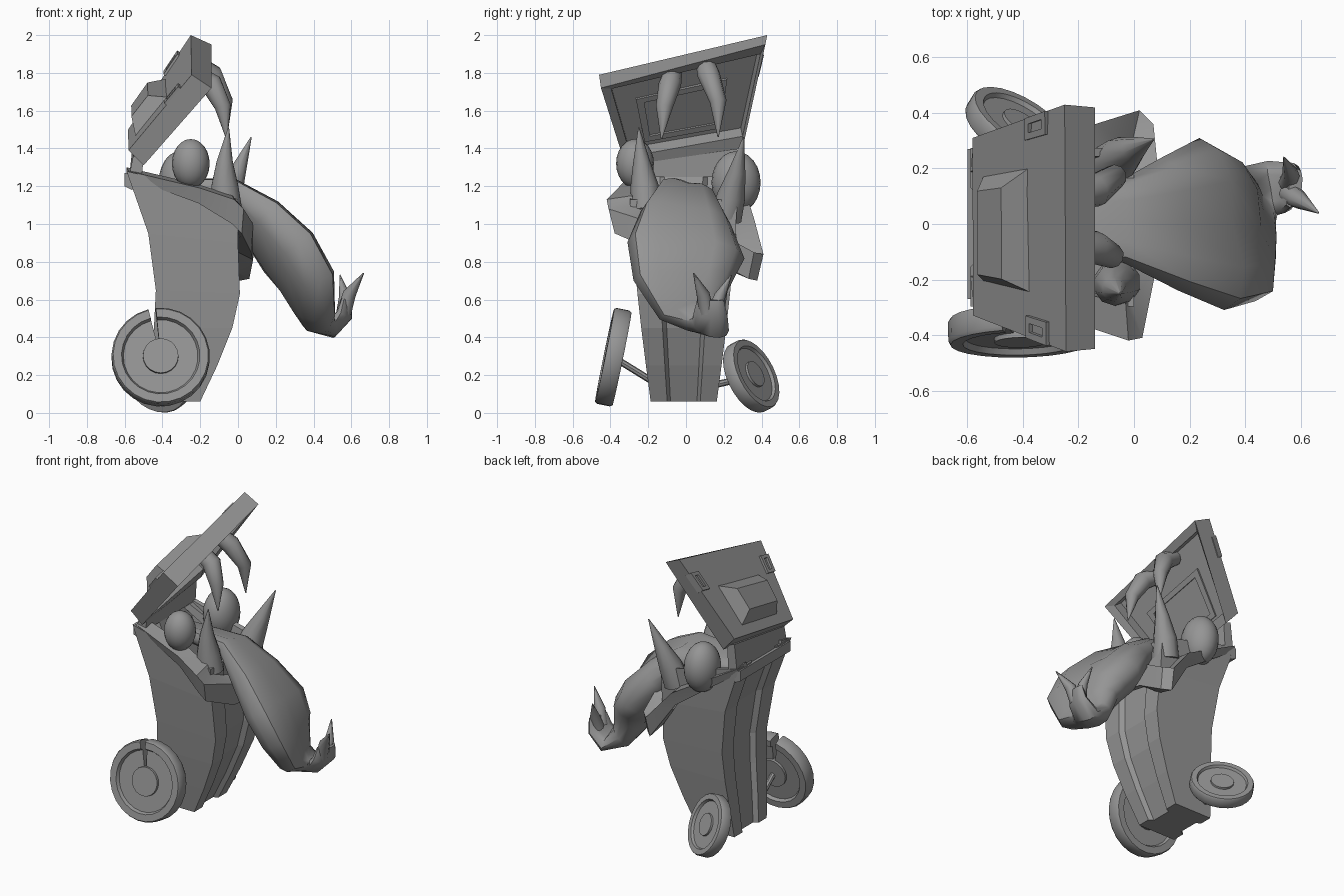
import bpy, bmesh, math
from mathutils import Vector, Matrix

if "Cube" in bpy.data.objects:
    bpy.data.objects.remove(bpy.data.objects["Cube"])

grey = bpy.data.materials.new("plain grey")
grey.use_nodes = True
COLOUR = (0.3, 0.3, 0.3, 1)
grey.diffuse_color = COLOUR
grey.node_tree.nodes["Principled BSDF"].inputs["Base Color"].default_value = COLOUR


def finish(name, bm, smooth=None):
    bmesh.ops.recalc_face_normals(bm, faces=bm.faces[:])
    mesh = bpy.data.meshes.new(name)
    bm.to_mesh(mesh)
    bm.free()
    mesh.materials.append(grey)
    ob = bpy.data.objects.new(name, mesh)
    bpy.context.collection.objects.link(ob)
    if smooth:
        bpy.ops.object.select_all(action="DESELECT")
        bpy.context.view_layer.objects.active = ob
        ob.select_set(True)
        bpy.ops.object.shade_smooth_by_angle(angle=math.radians(smooth))
    return ob


def loft(rings, closed=False):
    """Bridge equal rings of points, capping the ends unless closed."""
    bm = bmesh.new()
    vs = [[bm.verts.new(p) for p in ring] for ring in rings]
    pairs = list(zip(vs, vs[1:])) + ([(vs[-1], vs[0])] if closed else [])
    n = len(vs[0])
    for a, b in pairs:
        for i in range(n):
            j = (i + 1) % n
            bm.faces.new((a[i], a[j], b[j], b[i]))
    if not closed:
        bm.faces.new(vs[0])
        bm.faces.new(vs[-1])
    return bm


def tube(name, path, sides=10, groove=1.0, roll=0.0):
    """Tapered tube through (x, y, z, half width, half thickness)."""
    pts = [Vector(p[:3]) for p in path]
    rings = []
    for k, p in enumerate(path):
        t = (pts[min(k + 1, len(pts) - 1)] - pts[max(k - 1, 0)]).normalized()
        side = Vector((0, 1, 0))
        side = (side - t * side.dot(t)).normalized()
        up = t.cross(side)
        ring = []
        for i in range(sides):
            a = math.tau * i / sides
            c, s = math.cos(a), math.sin(a)
            if s > 0:
                s *= 1 - (1 - groove) * (1 - abs(c))
            ring.append(pts[k] + side * c * p[3] + up * (s * p[-1] - c * roll * p[3]))
        rings.append(ring)
    return finish(name, loft(rings), 50)


def ball(name, loc, size):
    bm = bmesh.new()
    bmesh.ops.create_uvsphere(bm, u_segments=20, v_segments=12, radius=1)
    bmesh.ops.transform(bm, matrix=Matrix.Translation(loc) @ Matrix.Diagonal((*size, 1)), verts=bm.verts)
    return finish(name, bm, 60)


# Bin: curved body with channels front and back; the last two rings line the hollow
sections = [(-.48, .06, -.2, .06, .175), (-.465, .25, -.11, .25, .2),
            (-.445, .45, -.03, .45, .225), (-.435, .65, .01, .63, .245),
            (-.475, .95, .0, .9, .27), (-.59, 1.28, .0, 1.13, .285),
            (-.55, 1.27, -.04, 1.13, .255), (-.42, .9, -.04, .85, .22)]
rings = []
for xb, zb, xf, zf, w in sections:
    outline = [(xf, -1), (xf, -.5), (xf - .03, -.4), (xf - .03, .4), (xf, .5), (xf, 1),
               (xb, 1), (xb, .5), (xb + .03, .4), (xb + .03, -.4), (xb, -.5), (xb, -1)]
    rings.append([(x, y * w - .012, zb + (zf - zb) * (x - xb) / (xf - xb)) for x, y in outline])
finish("bin_body", loft(rings))

# Lip: flared rim that droops over the front
lip = [(-.58, -.28, 1.28, .03), (-.2, -.36, 1.19, .08), (-.02, -.42, 1.13, .13), (.03, -.41, 1.08, .13),
       (.08, -.16, 1.0, .15), (.09, .16, .96, .15), (.07, .36, .85, .14), (.02, .41, .84, .14),
       (-.14, .36, 1.03, .09), (-.58, .28, 1.28, .03)]
rings = [[(x, y, z), (x - .01, y * .92, z - h), (min(x, 0) - .01, y * .65, z - h * .7),
          (min(x, 0) - .01, y * .68, z + .02)] for x, y, z, h in lip]
finish("lip", loft(rings), 30)

# Lid: tilted tray with a skirt, hollow underneath
corners = [Vector(c) for c in ((-.58, -.33, 1.39), (-.245, -.46, 1.79), (-.25, .43, 2.0), (-.582, .31, 1.5))]
drops = [Vector(d) for d in ((.08, .01, -.08), (.105, .01, -.07), (.11, -.01, -.05), (.09, -.01, -.1))]


def on_lid(u, v, h=0):
    a, b, c, d = corners
    p = a.lerp(b, u).lerp(d.lerp(c, u), v)
    normal = (c - a).cross(d - b).normalized()
    return p + normal * h


def lid_ring(u0, u1, v0, v1, h):
    return [on_lid(u, v, h) for u, v in ((u0, v0), (u1, v0), (u1, v1), (u0, v1))]


finish("lid", loft([corners, [c + d for c, d in zip(corners, drops)], lid_ring(.07, .95, .05, .95, -.11),
                    lid_ring(.07, .95, .05, .95, -.035)]))
finish("lid_bump", loft([lid_ring(.1, .63, .2, .78, -.01), lid_ring(.24, .5, .27, .7, .08)]))
finish("lid_inner_frame", loft([lid_ring(.12, .66, .18, .78, -.03), lid_ring(.12, .66, .18, .78, -.045),
                                lid_ring(.18, .6, .23, .73, -.045), lid_ring(.18, .6, .23, .73, -.03)], closed=True))

# Lid grips: small square frames at both edges
for name, v0, v1 in (("right", .0, .1), ("left", .9, 1.0)):
    rings = []
    for u, v in ((.6, v0), (.82, v0), (.82, v1), (.6, v1)):
        um, vm = u + (.04 if u < .7 else -.04), v + (.03 if v == v0 else -.03)
        rings.append([on_lid(u, v, -.03), on_lid(u, v, .015), on_lid(um, vm, .015), on_lid(um, vm, -.03)])
    finish("lid_grip_" + name, loft(rings, closed=True))

# Hinge between bin and lid
y = .27
for name, profile, lift in (("hinge_flap", [(-.575, 1.26), (-.51, 1.25), (-.5, 1.34), (-.555, 1.36)], .08),
                            ("hinge_bar", [(-.6, 1.2), (-.56, 1.18), (-.55, 1.26), (-.6, 1.27)], 0)):
    finish(name, loft([[(x, side, z + (lift if side > 0 and z > 1.3 else 0)) for x, z in profile]
                       for side in (-y, y)]))

# Eyes
ball("right_eye", (-.25, -.27, 1.32), (.1, .1, .13))
ball("left_eye", (-.31, .265, 1.22), (.11, .13, .165))

# Tusks from the lower jaw and fangs under the lid
tube("right_tusk", [(-.06, -.21, 1.08, .085), (-.07, -.22, 1.2, .075), (-.07, -.235, 1.33, .045), (-.05, -.25, 1.51, .003)])
tube("left_tusk", [(-.08, .21, 1.03, .085), (-.05, .24, 1.15, .075), (0, .27, 1.28, .045), (.07, .305, 1.46, .003)])
tube("right_fang", [(-.24, -.07, 1.8, .05), (-.14, -.085, 1.74, .06), (-.08, -.115, 1.62, .045), (-.06, -.13, 1.45, .003)])
tube("left_fang", [(-.24, .1, 1.86, .05), (-.14, .12, 1.79, .06), (-.07, .17, 1.65, .045), (-.06, .17, 1.46, .003)])

# Tongue: grooved slab that swells, hooks up and forks at the tip
tube("tongue", [(-.42, .02, 1.18, .1, .07), (-.04, .01, 1.17, .15, .09), (.13, 0, 1.03, .24, .145),
                (.28, 0, .86, .31, .175), (.375, -.01, .71, .27, .165), (.405, .04, .57, .2, .12),
                (.43, .1, .49, .12, .085), (.5, .13, .46, .1, .06), (.56, .13, .52, .09, .045),
                (.575, .13, .6, .07, .03)], sides=12, groove=.55, roll=.2)
tube("tongue_tip_left", [(.56, .15, .53, .04), (.565, .18, .62, .03), (.54, .24, .73, .003)], 8)
tube("tongue_tip_right", [(.56, .11, .53, .04), (.59, .09, .63, .035), (.665, .04, .74, .003)], 8)


# Wheels: lathed tyre with sunken disc, round hub and axle
def wheel(name, centre, axis, radius, anchor, gap=0):
    n = 24
    turn = Vector(axis).to_track_quat("Z", "Y").to_matrix().to_4x4()
    place = Matrix.Translation(centre) @ turn
    profile = [(.3, -.1), (.76, -.1), (.8, -.18), (.97, -.18), (1, -.13),
               (1, .13), (.97, .18), (.8, .18), (.76, .1), (.3, .1)]
    steps = n + 1 if gap else n
    start = math.radians(100) + gap / 2
    rings = []
    for k in range(steps):
        a = start + (math.tau - gap) * k / n
        rings.append([place @ (radius * Vector((r * math.cos(a), r * math.sin(a), h))) for r, h in profile])
    finish(name + "_tyre", loft(rings, closed=not gap), 35)
    bm = bmesh.new()
    bmesh.ops.create_cone(bm, cap_ends=True, segments=20, radius1=radius * .38, radius2=radius * .36,
                          depth=radius * .33, matrix=place)
    finish(name + "_hub", bm, 35)
    a, b = Vector(centre), Vector(anchor)
    bm = bmesh.new()
    bmesh.ops.create_cone(bm, cap_ends=True, segments=8, radius1=.018, radius2=.018, depth=(b - a).length,
                          matrix=Matrix.Translation((a + b) / 2) @ (b - a).to_track_quat("Z", "Y").to_matrix().to_4x4())
    finish(name + "_axle", bm, 40)


wheel("right_wheel", (-.41, -.385, .295), (.02, -.98, .2), .26, (-.43, -.15, .15), gap=math.radians(9))
wheel("left_wheel", (-.42, .345, .195), (.48, .78, .4), .2, (-.43, .12, .14))
